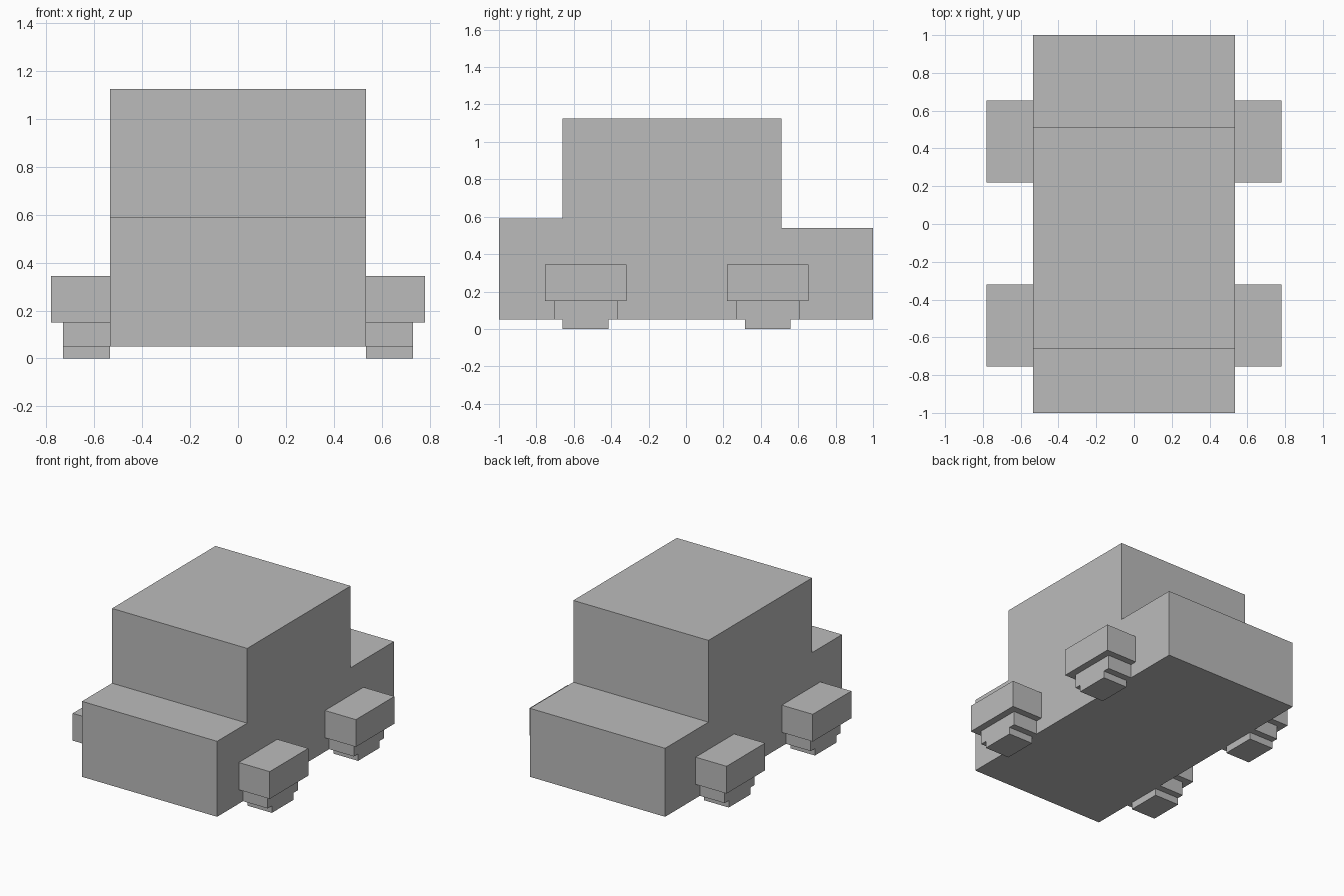
import bpy
import bmesh

cube = bpy.data.objects.get("Cube")
if cube:
    bpy.data.objects.remove(cube, do_unlink=True)

grey = bpy.data.materials.new("plain_grey")
grey.use_nodes = True
colour = (0.5, 0.5, 0.5, 1)
grey.diffuse_color = colour
grey.node_tree.nodes["Principled BSDF"].inputs["Base Color"].default_value = colour

HALF_WIDTH = 0.535


def extrude_profile(name, profile, x0, x1):
    """Extrude a (y, z) outline along x into a closed solid."""
    bm = bmesh.new()
    face = bm.faces.new([bm.verts.new((x0, y, z)) for y, z in profile])
    result = bmesh.ops.extrude_face_region(bm, geom=[face])
    verts = [v for v in result["geom"] if isinstance(v, bmesh.types.BMVert)]
    bmesh.ops.translate(bm, verts=verts, vec=(x1 - x0, 0, 0))
    bmesh.ops.recalc_face_normals(bm, faces=bm.faces)
    mesh = bpy.data.meshes.new(name)
    bm.to_mesh(mesh)
    bm.free()
    mesh.materials.append(grey)
    obj = bpy.data.objects.new(name, mesh)
    bpy.context.collection.objects.link(obj)
    return obj


def box(name, x0, x1, y, half_length, z0, z1):
    a, b = y - half_length, y + half_length
    return extrude_profile(name, [(a, z0), (b, z0), (b, z1), (a, z1)], x0, x1)


# Body: bonnet, tall cabin and rear deck in one stepped outline
extrude_profile("body", [(-1, 0.05), (1, 0.05), (1, 0.54), (0.51, 0.54),
                         (0.51, 1.125), (-0.66, 1.125), (-0.66, 0.59),
                         (-1, 0.59)], -HALF_WIDTH, HALF_WIDTH)

# Wheels: a stepped stack under a wide fender, on all four corners
for end, y in (("front", -0.537), ("rear", 0.437)):
    for side, s in (("left", 1), ("right", -1)):
        inner = s * HALF_WIDTH
        box(f"{end}_{side}_fender", inner, s * 0.78, y, 0.218, 0.15, 0.345)
        box(f"{end}_{side}_wheel", inner, s * 0.73, y, 0.17, 0.05, 0.15)
        box(f"{end}_{side}_tread", inner, s * 0.73, y, 0.122, 0, 0.05)
